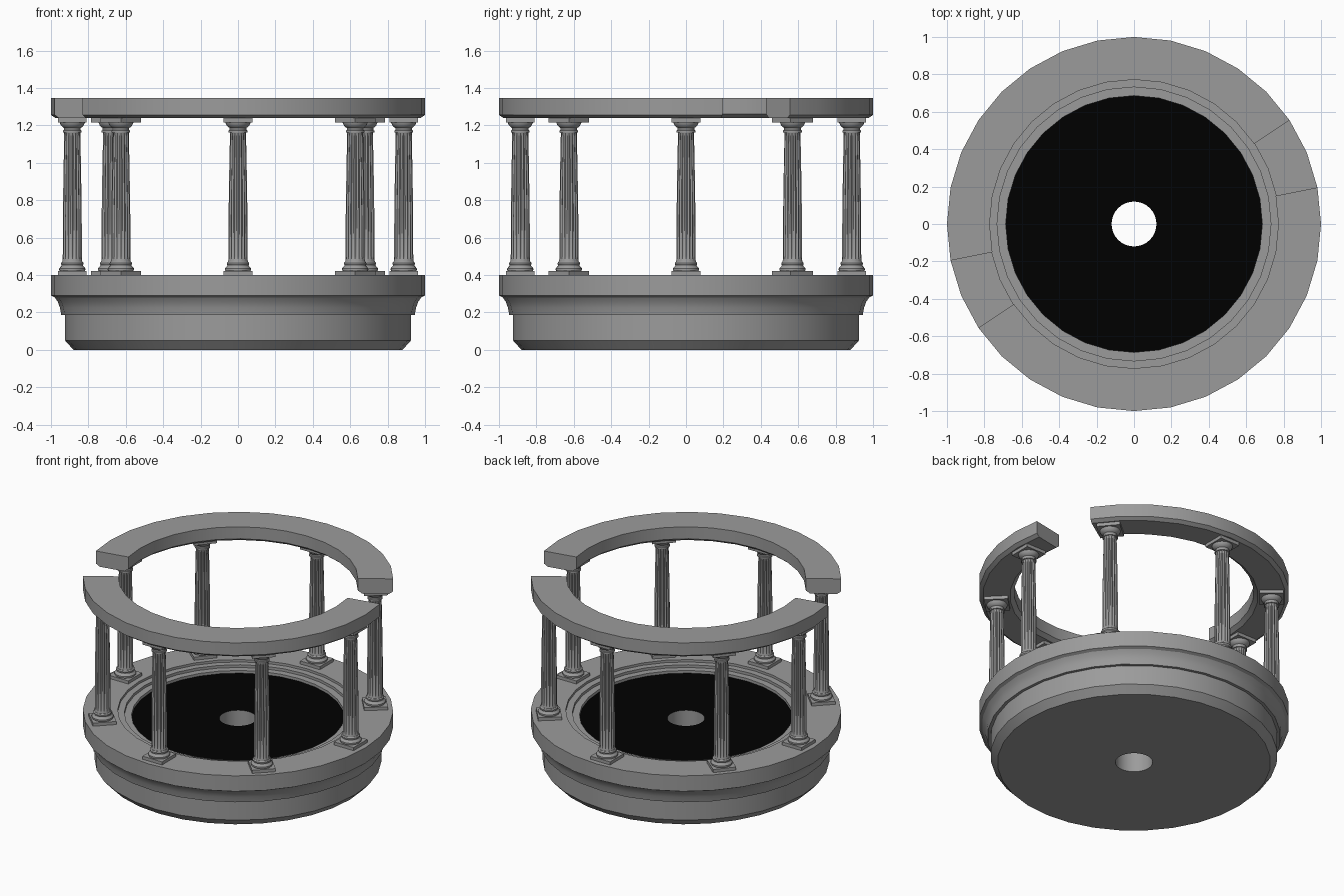
import bpy, bmesh
from math import sin, cos, radians, tau

if "Cube" in bpy.data.objects:
    bpy.data.objects.remove(bpy.data.objects["Cube"])

SIDES = 32
STEP = tau / SIDES


def material(name, value):
    mat = bpy.data.materials.new(name)
    mat.diffuse_color = (value, value, value, 1)
    mat.use_nodes = True
    mat.node_tree.nodes["Principled BSDF"].inputs["Base Color"].default_value = mat.diffuse_color
    return mat


STONE = material("dark_stone", 0.33)
BLACK = material("black", 0.0)


def lathe(bm, profile, segs=SIDES, start=0.0, step=STEP, full=True, closed=False, flute=None):
    """Spin a (radius, height) profile; walls running upward face outward."""
    count = segs if full else segs + 1
    rings = []
    for i in range(count):
        a = start + i * step
        ring = []
        for j, (r, z) in enumerate(profile):
            k = flute(i, j) if flute else 1.0
            ring.append(bm.verts.new((r * k * cos(a), r * k * sin(a), z)))
        rings.append(ring)
    n = len(profile)
    for i in range(segs):
        p, q = rings[i], rings[(i + 1) % count]
        for j in range(n if closed else n - 1):
            k = (j + 1) % n
            bm.faces.new((p[j], q[j], q[k], p[k]))
    if not full:
        bm.faces.new(rings[0])
        bm.faces.new(rings[-1][::-1])


def box(bm, half, z0, z1):
    res = bmesh.ops.create_cube(bm, size=1)
    for v in res["verts"]:
        v.co = (v.co.x * 2 * half, v.co.y * 2 * half, z0 if v.co.z < 0 else z1)


def to_mesh(bm, name, mat=STONE):
    me = bpy.data.meshes.new(name)
    bm.to_mesh(me)
    bm.free()
    me.materials.append(mat)
    return me


def add(name, me):
    ob = bpy.data.objects.new(name, me)
    bpy.context.collection.objects.link(ob)
    return ob


def smooth(ob):
    bpy.ops.object.select_all(action='DESELECT')
    ob.select_set(True)
    bpy.context.view_layer.objects.active = ob
    bpy.ops.object.shade_smooth_by_angle(angle=radians(25))


# Moulded round base with a stepped recess and a central drain hole
FLOOR_Z = 0.345
bm = bmesh.new()
lathe(bm, [(0.12, FLOOR_Z), (0.12, 0), (0.88, 0), (0.925, 0.05), (0.925, 0.187),
           (0.945, 0.187), (0.952, 0.225), (0.963, 0.256), (0.98, 0.28), (1.0, 0.29),
           (1.0, 0.4), (0.775, 0.4), (0.775, 0.383), (0.732, 0.383),
           (0.732, 0.364), (0.686, 0.364), (0.686, FLOOR_Z)])
smooth(add("base", to_mesh(bm, "base")))

# Black floor
bm = bmesh.new()
lathe(bm, [(0.686, FLOOR_Z), (0.12, FLOOR_Z)])
add("floor", to_mesh(bm, "floor", BLACK))

# Upper ring in two arcs, with a gap on opposite sides
for name, first in (("upper_ring_back", 3), ("upper_ring_front", 19)):
    bm = bmesh.new()
    lathe(bm, [(0.80, 1.238), (0.975, 1.238), (1.0, 1.256), (1.0, 1.345),
               (0.772, 1.345), (0.772, 1.26)],
          segs=14, start=first * STEP, full=False, closed=True)
    smooth(add(name, to_mesh(bm, name)))

# Column: plinth, base mouldings, fluted tapering shaft, capital, abacus
bm = bmesh.new()
box(bm, 0.077, 0.4, 0.422)
lathe(bm, [(0.066, 0.42), (0.070, 0.427), (0.070, 0.435), (0.064, 0.442), (0.059, 0.447),
           (0.057, 0.453), (0.060, 0.458), (0.060, 0.464), (0.054, 0.471), (0.046, 0.473)],
      24, step=tau / 24)
shaft = [(0.053, 0.472), (0.051, 0.485), (0.051, 0.50), (0.0505, 0.72),
         (0.047, 0.95), (0.043, 1.145), (0.043, 1.158), (0.045, 1.166)]
groove = (1.0, 0.9, 0.86, 0.9)
lathe(bm, shaft, 64, step=tau / 64,
      flute=lambda i, j: groove[i % 4] if 2 <= j <= 5 else 1.0)
lathe(bm, [(0.040, 1.16), (0.050, 1.163), (0.050, 1.172), (0.045, 1.175), (0.045, 1.186),
           (0.051, 1.19), (0.060, 1.199), (0.067, 1.214), (0.067, 1.22)], 24, step=tau / 24)
box(bm, 0.077, 1.215, 1.239)
column = to_mesh(bm, "column")

# Columns around the ring, two nudged clear of the even spacing
for i, deg in enumerate((0, 40, 90, 140, 180, 225, 270, 315)):
    a = radians(deg)
    ob = add(f"column_{i + 1}", column)
    ob.location = (0.886 * cos(a), 0.886 * sin(a), 0)
    ob.rotation_euler.z = a
smooth(ob)
